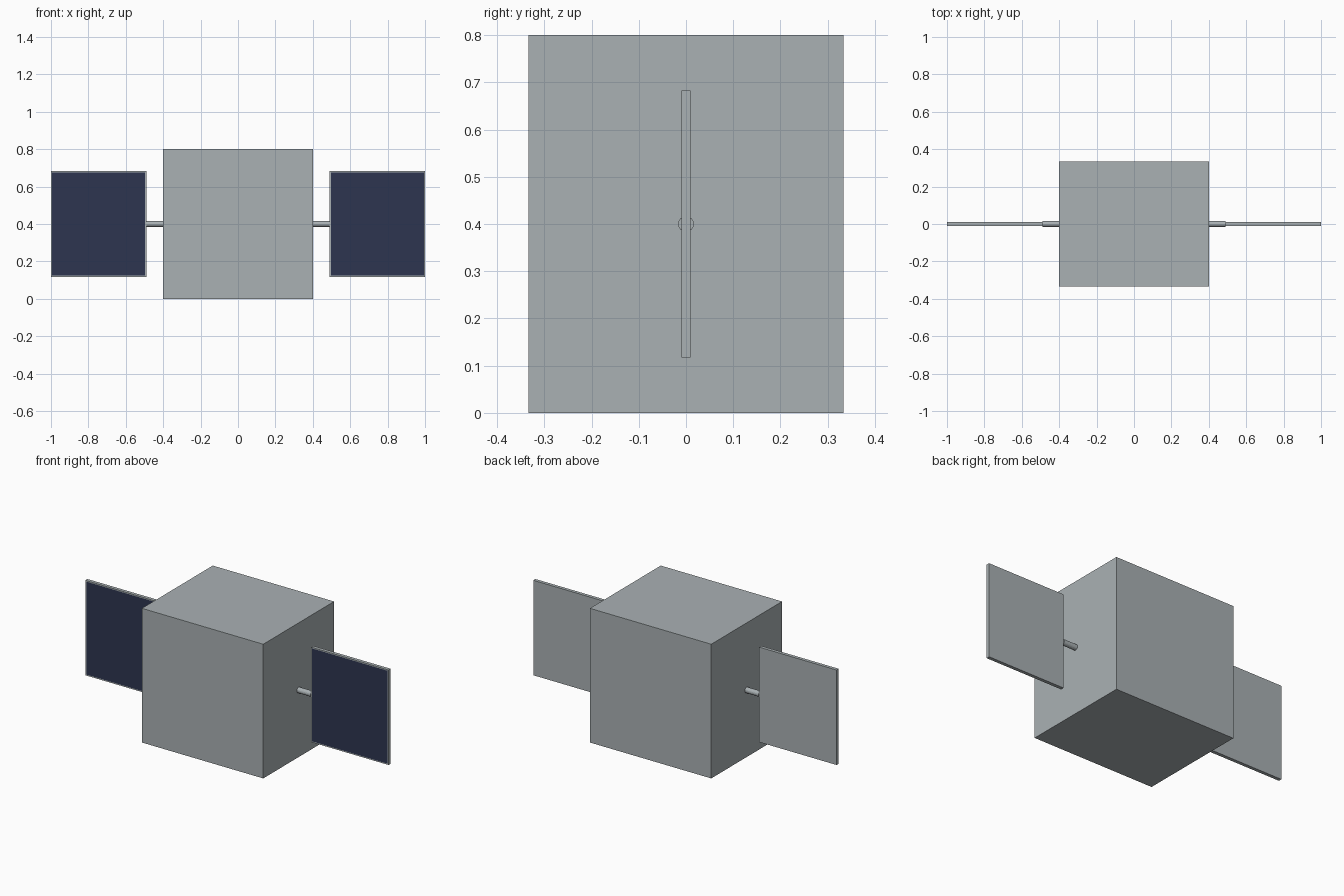
import bpy, bmesh
from math import pi
from mathutils import Matrix

cube = bpy.data.objects.get("Cube")
if cube:
    bpy.data.objects.remove(cube, do_unlink=True)


def material(name, rgb):
    mat = bpy.data.materials.new(name)
    mat.use_nodes = True
    mat.diffuse_color = (*rgb, 1)
    mat.node_tree.nodes["Principled BSDF"].inputs["Base Color"].default_value = (*rgb, 1)
    return mat


grey = material("satin_grey", (0.40, 0.44, 0.455))
navy = material("solar_navy", (0.027, 0.036, 0.08))


def finish(name, bm, mats):
    mesh = bpy.data.meshes.new(name)
    bm.to_mesh(mesh)
    bm.free()
    for m in mats:
        mesh.materials.append(m)
    obj = bpy.data.objects.new(name, mesh)
    bpy.context.collection.objects.link(obj)
    return obj


def box(center, size):
    bm = bmesh.new()
    bmesh.ops.create_cube(bm, size=1, matrix=Matrix.Translation(center) @ Matrix.Diagonal((*size, 1)))
    return bm


# Main body
MID = 0.4
finish("body", box((0, 0, MID), (0.8, 0.667, 0.8)), [grey])

INNER, OUTER = 0.49, 1.0
for side, s in (("left", 1), ("right", -1)):
    # Solar panel with a framed, inset front face
    bm = box((s * (INNER + OUTER) / 2, 0, MID), (OUTER - INNER, 0.02, 0.566))
    bm.normal_update()
    front = [f for f in bm.faces if f.normal.y < -0.9]
    bmesh.ops.inset_region(bm, faces=front, thickness=0.009)
    front[0].material_index = 1
    finish(side + "_panel", bm, [grey, navy])

    # Round strut joining the body and the panel
    bm = bmesh.new()
    place = Matrix.Translation((s * (MID + INNER) / 2, 0, MID)) @ Matrix.Rotation(pi / 2, 4, "Y")
    bmesh.ops.create_cone(bm, cap_ends=True, segments=16, radius1=0.0167, radius2=0.0167,
                          depth=INNER - MID, matrix=place)
    finish(side + "_strut", bm, [grey])
